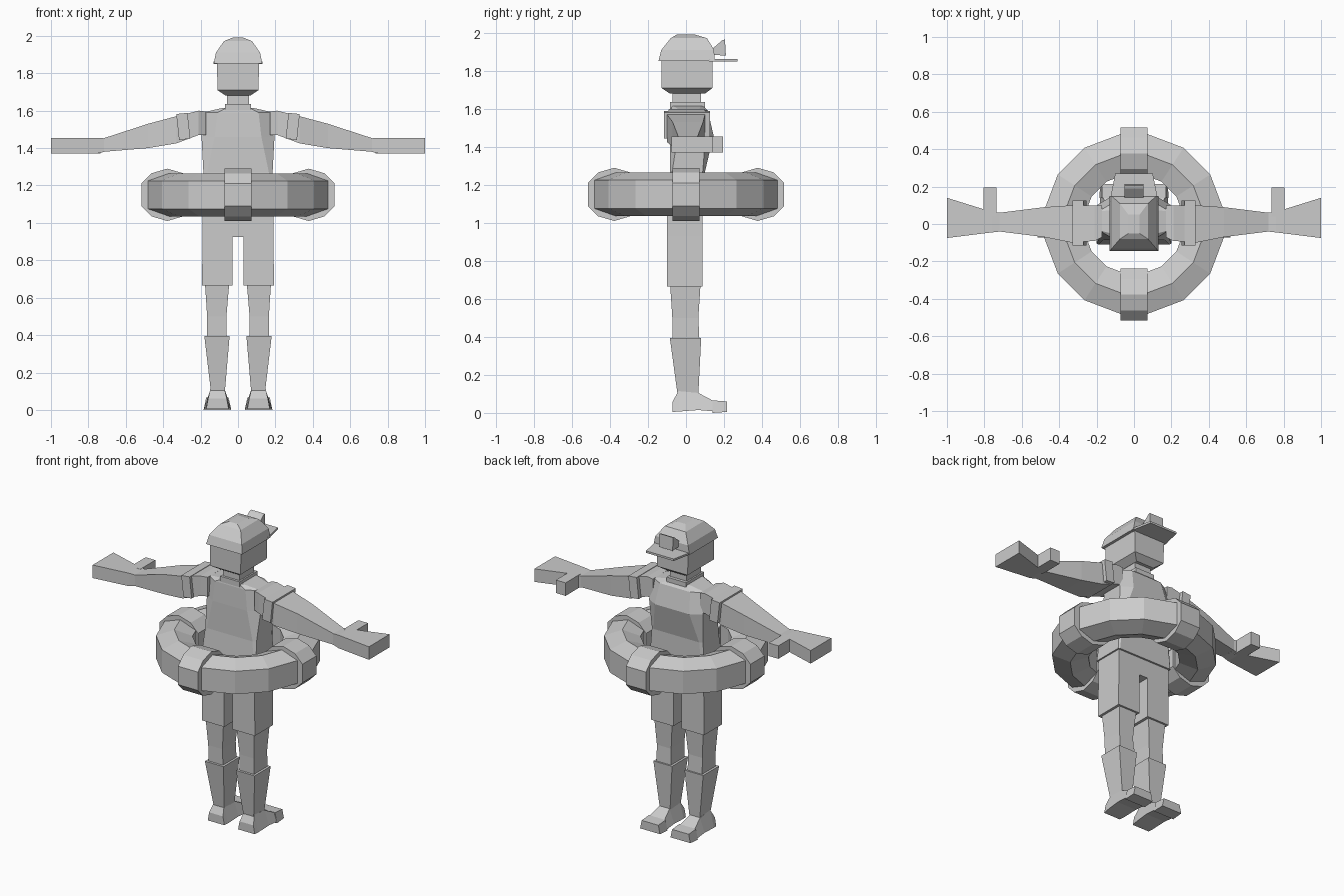
import bpy, bmesh, math
from mathutils import Vector

if "Cube" in bpy.data.objects:
    bpy.data.objects.remove(bpy.data.objects["Cube"])

mat = bpy.data.materials.new("plain grey")
mat.diffuse_color = (0.6, 0.6, 0.6, 1)
mat.use_nodes = True
mat.node_tree.nodes["Principled BSDF"].inputs["Base Color"].default_value = mat.diffuse_color


def loft(name, rings, closed=False):
    """Skin a list of equal-length point rings into a flat-faced solid."""
    bm = bmesh.new()
    vs = [[bm.verts.new(p) for p in r] for r in rings]
    n = len(rings[0])
    for i in range(len(vs) if closed else len(vs) - 1):
        a, b = vs[i], vs[(i + 1) % len(vs)]
        for j in range(n):
            k = (j + 1) % n
            bm.faces.new((a[j], a[k], b[k], b[j]))
    if not closed:
        bm.faces.new(vs[0][::-1])
        bm.faces.new(vs[-1])
    bmesh.ops.recalc_face_normals(bm, faces=bm.faces[:])
    me = bpy.data.meshes.new(name)
    bm.to_mesh(me)
    bm.free()
    me.materials.append(mat)
    ob = bpy.data.objects.new(name, me)
    bpy.context.collection.objects.link(ob)
    return ob


def stack(name, secs):
    """Rectangles stacked along z: (z, x0, x1, y0, y1)."""
    return loft(name, [[(a, c, z), (b, c, z), (b, d, z), (a, d, z)]
                       for z, a, b, c, d in secs])


def along_x(name, secs):
    """Rectangles along x: (x, y0, y1, z0, z1)."""
    return loft(name, [[(x, a, c), (x, b, c), (x, b, d), (x, a, d)]
                       for x, a, b, c, d in secs])


def side_profile(name, pts, halfwidth, cx=0):
    """Extrude a (y, z) outline across x."""
    return loft(name, [[(cx + s * halfwidth, y, z) for y, z in pts] for s in (-1, 1)])


def mirrored(ob):
    m = ob.modifiers.new("mirror", "MIRROR")
    m.use_axis = (True, False, False)
    return ob


def chamfered(z, w, y0, y1, c):
    """Eight-sided torso section with cut corners."""
    d = c * 0.6
    return [(-w + c, y0, z), (w - c, y0, z), (w, y0 + d, z), (w, y1 - d, z),
            (w - c, y1, z), (-w + c, y1, z), (-w, y1 - d, z), (-w, y0 + d, z)]


# Torso and neck
loft("torso", [chamfered(1.04, .20, -.11, .10, .01),
               chamfered(1.27, .185, -.085, .10, .02),
               chamfered(1.46, .195, -.085, .145, .07),
               chamfered(1.59, .19, -.08, .115, .08),
               chamfered(1.615, .08, -.075, .09, .02)])
stack("collar", [(1.60, -.07, .07, -.085, .10), (1.635, -.07, .07, -.085, .10)])
stack("neck", [(1.60, -.06, .06, -.07, .08), (1.70, -.06, .06, -.07, .08)])

# Head and cap
stack("head", [(1.68, -.065, .065, -.085, .10), (1.71, -.11, .11, -.13, .14),
               (1.86, -.112, .112, -.13, .14)])
stack("cap", [(1.852, -.13, .13, -.145, .15), (1.91, -.118, .118, -.13, .148),
              (1.972, -.075, .075, -.08, .11), (1.99, -.03, .03, -.05, .05)])
loft("cap_brim", [[(-.13, .12, z), (.13, .12, z), (.10, .27, z), (-.10, .27, z)]
                  for z in (1.85, 1.863)])
side_profile("cap_badge", [(.12, 1.90), (.19, 1.96), (.205, 1.965),
                           (.21, 1.88), (.13, 1.885)], .05)

# Arms, hands, thumbs and arm bands
mirrored(along_x("arm", [(.17, -.07, .10, 1.47, 1.595), (.21, -.09, .10, 1.47, 1.60),
                         (.33, -.10, .10, 1.425, 1.57), (.48, -.07, .09, 1.40, 1.53),
                         (.72, -.04, .06, 1.38, 1.452)]))
mirrored(along_x("hand", [(.715, -.04, .06, 1.38, 1.452), (.76, -.045, .065, 1.37, 1.455),
                          (1.0, -.075, .14, 1.37, 1.455)]))
mirrored(along_x("thumb", [(.735, .04, .195, 1.37, 1.455), (.805, .04, .195, 1.37, 1.455)]))
mirrored(loft("arm_band", [[(.255 + o, y0, 1.45 - o * .1), (.255 + o, y1, 1.45 - o * .1),
                            (.27 + o, y1, 1.588 - o * .1), (.27 + o, y0, 1.588 - o * .1)]
                           for o, y0, y1 in ((0, -.115, .125), (.06, -.115, .125))]))

# Shorts
stack("shorts_hips", [(.925, -.19, .19, -.10, .088), (1.06, -.19, .19, -.10, .088)])
mirrored(stack("shorts_leg", [(.665, .03, .192, -.10, .088), (.93, .03, .19, -.10, .088)]))

# Legs and feet
mirrored(stack("upper_leg", [(.39, .06, .165, -.07, .07), (.50, .062, .165, -.072, .065),
                             (.70, .045, .178, -.085, .078)]))
mirrored(stack("shin", [(.10, .07, .145, -.045, .065), (.395, .045, .18, -.085, .08)]))


def foot_ring(y, z0, z1, bottom, top):
    c = .11
    return [(c - bottom, y, z0), (c + bottom, y, z0), (c + top, y, z1), (c - top, y, z1)]


mirrored(loft("foot", [foot_ring(-.07, .005, .06, .06, .05),
                       foot_ring(-.04, .007, .115, .065, .037),
                       foot_ring(.065, .015, .105, .07, .037),
                       foot_ring(.15, .008, .06, .072, .055)]))
mirrored(loft("toes", [foot_ring(.14, 0, .066, .074, .06),
                       foot_ring(.215, .005, .06, .072, .06)]))

# Swim ring: twelve-sided hexagonal tube, flat under each band
CZ, R = 1.15, .378
tube = [(0, .115), (.108, .075), (.108, -.075), (0, -.115), (-.108, -.075), (-.108, .075)]
angles = [q * 90 + a for q in range(4) for a in (8.5, 33, 57, 81.5)]
rings = []
for a in angles:
    t = math.radians(a)
    rings.append([((R + u) * math.cos(t), (R + u) * math.sin(t), CZ + w) for u, w in tube])
loft("swim_ring", rings, closed=True)

# Ring bands at the four quarter points
band = [(0, .14), (.085, .115), (.139, .06)]
half = band + [(u, -w) for u, w in reversed(band)]
outline = half + [(-u, w) for u, w in half[-2:0:-1]]
for i, side in enumerate(("right", "back", "left", "front")):
    t = math.radians(90 * i)
    out = Vector((math.cos(t), math.sin(t), 0))
    tan = Vector((-math.sin(t), math.cos(t), 0))
    loft("ring_band_" + side, [[out * (R + u) + tan * s + Vector((0, 0, CZ + w))
                                for u, w in outline] for s in (-.072, .072)])
